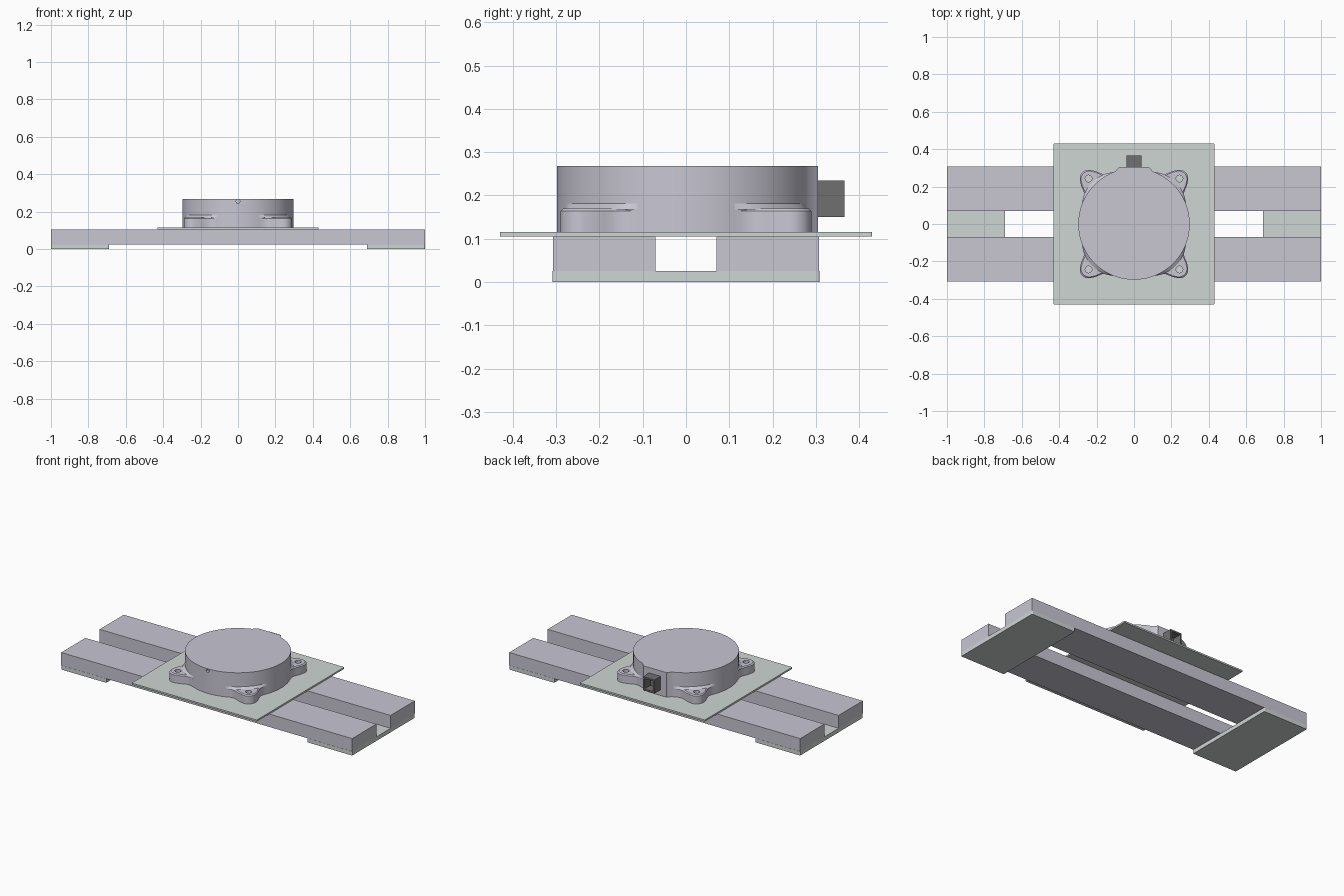
import bpy, bmesh, math
from mathutils import Vector

if "Cube" in bpy.data.objects:
    bpy.data.objects.remove(bpy.data.objects["Cube"])


def material(name, rgb):
    m = bpy.data.materials.new(name)
    m.diffuse_color = (*rgb, 1)
    m.use_nodes = True
    m.node_tree.nodes["Principled BSDF"].inputs["Base Color"].default_value = m.diffuse_color
    return m


METAL = material("lavender_grey", (0.58, 0.57, 0.65))
PLATE = material("pale_green_grey", (0.62, 0.67, 0.65))
DARK = material("dark_grey", (0.16, 0.16, 0.16))


def finish(bm, name, mat, smooth=False):
    bmesh.ops.recalc_face_normals(bm, faces=bm.faces)
    me = bpy.data.meshes.new(name)
    bm.to_mesh(me)
    bm.free()
    ob = bpy.data.objects.new(name, me)
    bpy.context.collection.objects.link(ob)
    me.materials.append(mat)
    if smooth:
        bpy.ops.object.select_all(action='DESELECT')
        ob.select_set(True)
        bpy.context.view_layer.objects.active = ob
        bpy.ops.object.shade_smooth_by_angle(angle=math.radians(30))
    return ob


def box(name, lo, hi, mat, corner=0):
    bm = bmesh.new()
    bmesh.ops.create_cube(bm, size=1)
    for v in bm.verts:
        v.co = Vector([(l + h) / 2 + c * (h - l) for l, h, c in zip(lo, hi, v.co)])
    if corner:
        upright = [e for e in bm.edges if abs(e.verts[0].co.z - e.verts[1].co.z) > 1e-4]
        bmesh.ops.bevel(bm, geom=upright, offset=corner, segments=3, profile=0.5, affect='EDGES')
    return finish(bm, name, mat)


def loft(bm, loops):
    """Skin a stack of closed loops and cap both ends."""
    rings = [[bm.verts.new(p) for p in loop] for loop in loops]
    n = len(rings[0])
    for a, b in zip(rings, rings[1:]):
        for i in range(n):
            j = (i + 1) % n
            bm.faces.new((a[i], a[j], b[j], b[i]))
    bm.faces.new(rings[0])
    bm.faces.new(rings[-1])


def cut(target, radius, depth, loc, rot=(0, 0, 0)):
    bpy.ops.mesh.primitive_cylinder_add(vertices=32, radius=radius, depth=depth, location=loc, rotation=rot)
    cutter = bpy.context.object
    cutter.hide_render = True
    mod = target.modifiers.new("hole", 'BOOLEAN')
    mod.operation, mod.solver, mod.object = 'DIFFERENCE', 'EXACT', cutter
    bpy.ops.object.select_all(action='DESELECT')
    target.select_set(True)
    bpy.context.view_layer.objects.active = target
    bpy.ops.object.modifier_apply(modifier=mod.name)
    bpy.data.objects.remove(cutter, do_unlink=True)
    bpy.ops.object.shade_smooth_by_angle(angle=math.radians(30))


# Base rails, end feet and the square mounting plate
for s, side in ((-1, "front"), (1, "back")):
    y0, y1 = sorted((0.07 * s, 0.307 * s))
    box(side + "_rail", (-1, y0, 0.025), (1, y1, 0.105), METAL)
for s, side in ((-1, "left"), (1, "right")):
    x0, x1 = sorted((0.69 * s, s))
    box(side + "_foot_plate", (x0, -0.308, 0), (x1, 0.308, 0.025), PLATE, 0.005)
box("mounting_plate", (-0.43, -0.43, 0.105), (0.43, 0.43, 0.115), PLATE, 0.004)

# Round housing with a flat connector boss at the back
R, Z0, Z1 = 0.298, 0.115, 0.268
start = math.asin(0.1 / R)
arc = [math.pi / 2 + start + (2 * math.pi - 2 * start) * i / 96 for i in range(97)]
outline = [(R * math.cos(a), R * math.sin(a)) for a in arc] + [(0.08, 0.305), (-0.08, 0.305)]
bm = bmesh.new()
loft(bm, [[(x, y, z) for x, y in outline] for z in (Z0, Z1)])
housing = finish(bm, "round_housing", METAL, True)
cut(housing, 0.010, 0.03, (0, -R, 0.255), (math.pi / 2, 0, 0))

# Corner lugs: waisted outline, chamfered rim, bolt hole, ramp into the housing
C = 0.243
half = [(0.277, 0.11), (0.269, 0.13), (0.265, 0.15), (0.267, 0.168), (0.275, 0.188), (0.284, 0.21)]
half += [(C + 0.047 * math.cos(a), C + 0.047 * math.sin(a))
         for a in [math.radians(-20 + 13 * i) for i in range(6)]]
lug = half + [(y, x) for x, y in reversed(half)]
inner = [(x - 0.008 * (x - 0.14) / math.hypot(x - 0.14, y - 0.14),
          y - 0.008 * (y - 0.14) / math.hypot(x - 0.14, y - 0.14)) for x, y in lug]
for sx, xn in ((-1, "left"), (1, "right")):
    for sy, yn in ((-1, "front"), (1, "back")):
        bm = bmesh.new()
        loft(bm, [[(sx * x, sy * y, z) for x, y in pts]
                  for pts, z in ((lug, Z0), (lug, 0.164), (inner, 0.170))])
        ob = finish(bm, f"{yn}_{xn}_lug", METAL)
        cut(ob, 0.018, 0.2, (sx * C, sy * C, 0.16))
        bm = bmesh.new()
        loops = []
        for i in range(25):
            t = i / 24
            a = math.radians(22 + 46 * t)
            w = 0.001 + 0.02 * math.sin(math.pi * t)
            loops.append([(sx * r * math.cos(a), sy * r * math.sin(a), z)
                          for r, z in ((R - 0.008, 0.168), (R + w, 0.168), (R, 0.181), (R - 0.008, 0.181))])
        loft(bm, loops)
        finish(bm, f"{yn}_{xn}_lug_ramp", METAL, True)

# Hollow square connector socket, open to the back
bm = bmesh.new()
zc = 0.1925


def square(h, v, y):
    return [(sx * h, y, zc + sz * v) for sx, sz in ((-1, -1), (1, -1), (1, 1), (-1, 1))]


loft(bm, [square(0.04, 0.042, 0.300), square(0.04, 0.042, 0.366),
          square(0.030, 0.032, 0.366), square(0.030, 0.032, 0.308)])
finish(bm, "connector_socket", DARK)
